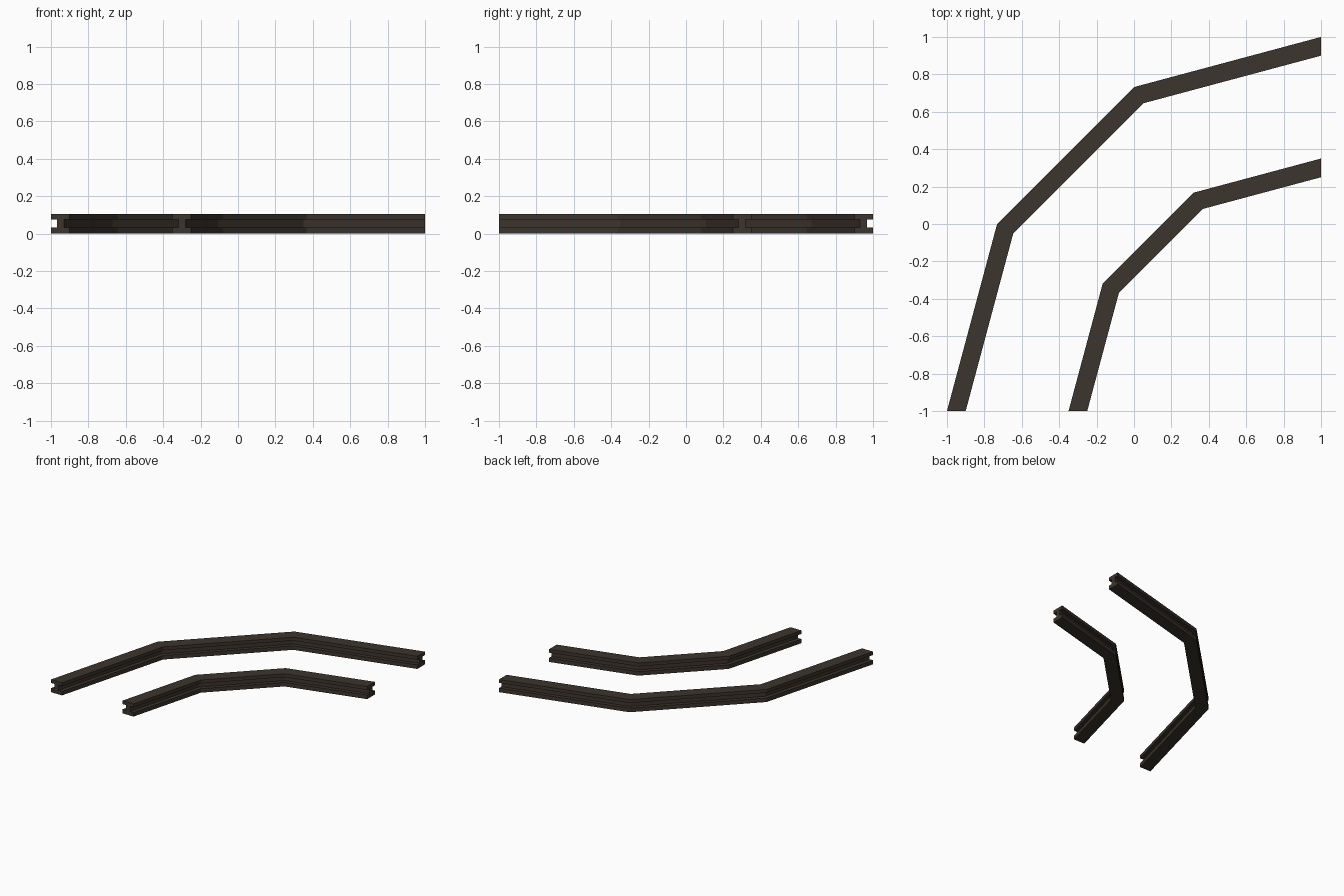
import bpy, bmesh
from mathutils import Vector

if "Cube" in bpy.data.objects:
    bpy.data.objects.remove(bpy.data.objects["Cube"])

WIDTH, HEIGHT = 0.10, 0.104

# dark rail colour
mat = bpy.data.materials.new("dark brown")
mat.diffuse_color = (0.045, 0.035, 0.027, 1)
mat.use_nodes = True
mat.node_tree.nodes["Principled BSDF"].inputs["Base Color"].default_value = mat.diffuse_color

# I-beam cross-section: (fraction across the rail, height)
N, LOW, HIGH = 0.31, 0.033, 0.076
PROFILE = [(0, 0), (1, 0), (1, LOW), (1 - N, LOW), (1 - N, HIGH), (1, HIGH),
           (1, HEIGHT), (0, HEIGHT), (0, HIGH), (N, HIGH), (N, LOW), (0, LOW)]

# across vectors: square cut to the tile edge at the ends, mitred at the bends
ACROSS = [Vector((WIDTH, 0)), Vector((0.0866, -0.05)),
          Vector((0.05, -0.0866)), Vector((0, -WIDTH))]


def rail(name, start, bend):
    """Sweep the I-beam along a three-segment bend, mirrored on the diagonal."""
    path = [start, bend, (-bend[1], -bend[0]), (-start[1], -start[0])]
    bm = bmesh.new()
    rings = []
    for p, a in zip(path, ACROSS):
        rings.append([bm.verts.new((p[0] + a.x * u, p[1] + a.y * u, z))
                      for u, z in PROFILE])
    n = len(PROFILE)
    for r0, r1 in zip(rings, rings[1:]):
        for i in range(n):
            j = (i + 1) % n
            bm.faces.new((r0[i], r0[j], r1[j], r1[i]))
    # end caps
    bm.faces.new(rings[0][::-1])
    bm.faces.new(rings[-1])
    bmesh.ops.recalc_face_normals(bm, faces=bm.faces)
    mesh = bpy.data.meshes.new(name)
    bm.to_mesh(mesh)
    bm.free()
    mesh.materials.append(mat)
    bpy.context.collection.objects.link(bpy.data.objects.new(name, mesh))


rail("outer_rail", (-1.0, -1.0), (-0.732, 0.0))
rail("inner_rail", (-0.35, -1.0), (-0.167, -0.317))
